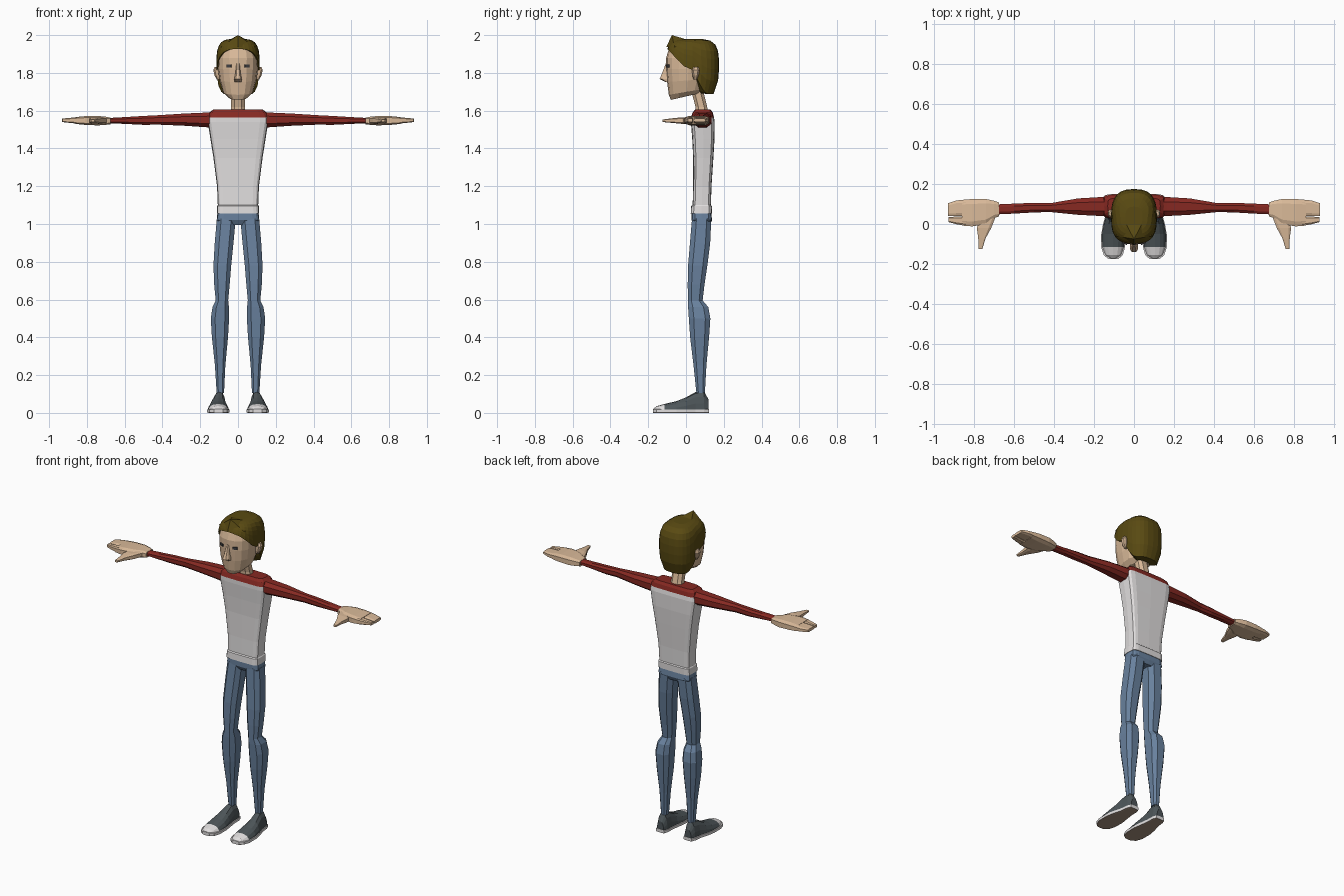
import bpy, bmesh, math
from mathutils import Vector, Matrix

default_cube = bpy.data.objects.get("Cube")
if default_cube:
    bpy.data.objects.remove(default_cube, do_unlink=True)


def material(name, r, g, b):
    mat = bpy.data.materials.new(name)
    mat.use_nodes = True
    mat.diffuse_color = (r, g, b, 1)
    bsdf = next(n for n in mat.node_tree.nodes if n.type == 'BSDF_PRINCIPLED')
    bsdf.inputs["Base Color"].default_value = (r, g, b, 1)
    bsdf.inputs["Roughness"].default_value = 0.8
    return mat


SKIN = material("skin", 0.70, 0.49, 0.32)
HAIR = material("brown hair", 0.10, 0.068, 0.006)
RED = material("red sleeve", 0.24, 0.022, 0.016)
WHITE = material("white cloth", 0.75, 0.73, 0.73)
DENIM = material("blue denim", 0.14, 0.22, 0.34)
SHOE = material("dark grey canvas", 0.075, 0.092, 0.10)
SOLE = material("tan sole", 0.38, 0.28, 0.21)
EYE = material("eye grey", 0.05, 0.05, 0.055)


def finish(name, bm, mats, rule=None, mirror=False):
    """Turn a bmesh into an object, colouring faces by an optional rule."""
    bmesh.ops.recalc_face_normals(bm, faces=bm.faces)
    bm.normal_update()
    if rule:
        for face in bm.faces:
            face.material_index = rule(face.calc_center_median(), face.normal)
    mesh = bpy.data.meshes.new(name)
    bm.to_mesh(mesh)
    bm.free()
    obj = bpy.data.objects.new(name, mesh)
    for mat in mats:
        mesh.materials.append(mat)
    bpy.context.collection.objects.link(obj)
    if mirror:
        mod = obj.modifiers.new("mirror", 'MIRROR')
        mod.use_mirror_merge = False
    return obj


def power(value, exponent):
    return math.copysign(abs(value) ** exponent, value)


def skin_rings(bm, rings, caps=True):
    loops = [[bm.verts.new(p) for p in ring] for ring in rings]
    count = len(loops[0])
    for low, high in zip(loops, loops[1:]):
        for i in range(count):
            j = (i + 1) % count
            bm.faces.new((low[i], low[j], high[j], high[i]))
    if caps:
        bm.faces.new(loops[0])
        bm.faces.new(loops[-1])


def loft(name, axis, sections, mats, sides=8, square=2.5, tilt=None,
         floor=None, rule=None, mirror=False):
    """Loft rounded sections (position, low u, high u, low v, high v)."""
    rings = []
    for k, (t, u0, u1, v0, v1) in enumerate(sections):
        ring = []
        for i in range(sides):
            a = math.tau * (i + (0.5 if sides == 8 else 0)) / sides
            widen = 1 / math.cos(math.pi / 8) ** (2 / square) if sides == 8 else 1
            c = power(math.cos(a), 2 / square) * widen
            s = power(math.sin(a), 2 / square) * widen
            u = (u0 + u1) / 2 + (u1 - u0) / 2 * c
            v = (v0 + v1) / 2 + (v1 - v0) / 2 * s
            w = t + (tilt[k] * s if tilt else 0)
            p = {'x': (w, u, v), 'y': (u, w, v), 'z': (u, v, w)}[axis]
            if floor is not None:
                p = (p[0], p[1], max(p[2], floor))
            ring.append(p)
        rings.append(ring)
    bm = bmesh.new()
    skin_rings(bm, rings)
    return finish(name, bm, mats, rule, mirror)


def even(sections):
    """Sections given by half width, centred on x = 0."""
    return [(z, -a, a, y0, y1) for z, a, y0, y1 in sections]


# Shirt body with a red yoke, and the hips
loft("shirt", 'z', even([
    (1.055, .112, .025, .137), (1.095, .110, .027, .138), (1.10, .107, .035, .132),
    (1.20, .111, .038, .135), (1.35, .130, .038, .145), (1.45, .146, .033, .151),
    (1.54, .160, .026, .152), (1.565, .160, .026, .148), (1.59, .152, .035, .142),
    (1.605, .132, .048, .130)]), [WHITE, RED], sides=16, square=6,
    rule=lambda c, n: int(c.z > 1.56))
loft("hips", 'z', even([
    (.995, .095, .045, .125), (1.02, .113, .030, .138), (1.07, .108, .030, .132)]),
    [DENIM], sides=16, square=5)

# Trouser legs
loft("trouser_leg", 'z', [
    (.105, .074, .113, .055, .100), (.25, .067, .122, .040, .108),
    (.40, .053, .138, .022, .122), (.50, .047, .144, .015, .129),
    (.56, .048, .135, .011, .118), (.595, .052, .118, .010, .088),
    (.68, .044, .126, .009, .098), (.78, .036, .130, .011, .113),
    (.90, .024, .123, .021, .128), (1.03, .012, .112, .032, .134)],
    [DENIM], square=2.8, mirror=True)

# Sleeves
loft("sleeve", 'x', [
    (.12, .040, .135, 1.512, 1.595), (.165, .040, .135, 1.512, 1.590),
    (.28, .046, .128, 1.520, 1.585), (.42, .060, .104, 1.526, 1.576),
    (.50, .058, .106, 1.525, 1.572), (.60, .052, .102, 1.530, 1.566),
    (.69, .048, .098, 1.534, 1.561)], [RED], mirror=True)

# Hands: palm, forefinger, joined fingers and thumb
loft("palm", 'x', [
    (.675, .038, .108, 1.528, 1.563), (.70, .030, .116, 1.525, 1.568),
    (.74, .000, .125, 1.522, 1.572), (.81, -.012, .125, 1.525, 1.571),
    (.86, -.008, .121, 1.530, 1.566)], [SKIN], square=4, mirror=True)
loft("forefinger", 'x', [
    (.84, -.009, .037, 1.531, 1.566), (.89, -.001, .037, 1.535, 1.562),
    (.93, .010, .035, 1.540, 1.558)], [SKIN], square=4, mirror=True)
loft("joined_fingers", 'x', [
    (.84, .040, .122, 1.531, 1.566), (.89, .040, .118, 1.535, 1.562),
    (.932, .040, .104, 1.540, 1.558)], [SKIN], square=4, mirror=True)
loft("thumb", 'y', [
    (.03, .695, .77, 1.530, 1.565), (-.02, .715, .787, 1.530, 1.565),
    (-.07, .742, .780, 1.535, 1.560), (-.125, .760, .778, 1.540, 1.553)],
    [SKIN], square=4, mirror=True)

# Shoes: canvas upper with white toe cap, and a flat sole
foot = [(-.172, .082, .125, .022), (-.155, .060, .148, .036), (-.115, .048, .161, .047),
        (-.05, .047, .161, .062), (.00, .055, .152, .082), (.05, .062, .137, .110),
        (.095, .063, .132, .114), (.12, .072, .122, .070)]
loft("shoe_upper", 'y', [(y, a, b, -h, h) for y, a, b, h in foot],
     [SHOE, WHITE], sides=16, square=2.4, floor=.01,
     rule=lambda c, n: int(c.y < -.115), mirror=True)
loft("shoe_sole", 'y', [(y * 1.015, a - .003, b + .003, 0, .02) for y, a, b, h in foot],
     [WHITE, SOLE], square=8, rule=lambda c, n: int(n.z < -.9), mirror=True)

# Neck and head
loft("neck", 'z', even([
    (1.58, .042, .052, .122), (1.62, .036, .050, .112), (1.73, .036, .022, .085)]), [SKIN])
loft("head", 'z', even([
    (1.675, .052, -.080, .075), (1.70, .080, -.091, .100), (1.76, .098, -.100, .120),
    (1.82, .106, -.105, .130), (1.88, .107, -.105, .135), (1.92, .098, -.093, .125),
    (1.95, .075, -.062, .095)]), [SKIN], sides=16, square=2.3,
    tilt=[.018, .016, .008, 0, 0, 0, 0])
loft("nose", 'z', even([
    (1.753, .018, -.112, -.08), (1.767, .020, -.140, -.08), (1.79, .015, -.130, -.08),
    (1.85, .008, -.107, -.08)]), [SKIN], square=3)
loft("ear", 'z', [
    (1.765, .090, .112, .040, .058), (1.785, .090, .124, .034, .066),
    (1.815, .090, .131, .032, .072), (1.832, .090, .124, .040, .064)],
    [SKIN], square=3, mirror=True)

# Eyes as thin plates following the face
bm = bmesh.new()
place = (Matrix.Translation((.047, -.0965, 1.836)) @ Matrix.Rotation(math.radians(24), 4, 'Z')
         @ Matrix.Diagonal((.027, .008, .015, 1)))
bmesh.ops.create_cube(bm, size=1, matrix=place)
finish("eye", bm, [EYE], mirror=True)

# Hair cap whose lower edge follows a hairline
HAIRLINE = [(-.12, 1.938), (-.085, 1.910), (-.05, 1.875), (.00, 1.825), (.05, 1.812),
            (.075, 1.74), (.12, 1.69), (.20, 1.69)]
CENTRE, CROWN, MIDDLE = .035, 1.98, 1.81


def hairline(y):
    for (y0, z0), (y1, z1) in zip(HAIRLINE, HAIRLINE[1:]):
        if y <= y1:
            return z0 + (z1 - z0) * (y - y0) / (y1 - y0)
    return HAIRLINE[-1][1]


def hair_radius(z):
    t = (z - MIDDLE) / (CROWN - MIDDLE)
    return (1 - min(t, 1) ** 4) ** .25 if t > 0 else 1 - .4 * t * t


columns, steps = 28, 7
rings = [[] for _ in range(steps + 2)]
for i in range(columns):
    a = math.tau * i / columns
    x = .115 * power(math.cos(a), .74)
    y = (.140 if math.sin(a) > 0 else .142) * power(math.sin(a), .74)
    edge = hairline(CENTRE + y)
    for k in range(steps + 1):
        z = CROWN - .0008 + (edge - CROWN) * (k / steps) ** 1.8
        r = hair_radius(z)
        rings[k].append((x * r, CENTRE + y * r, z))
    rings[-1].append((x * r * .6, CENTRE + y * r * .6, edge))
bm = bmesh.new()
skin_rings(bm, rings, caps=False)
bm.verts.ensure_lookup_table()
bm.faces.new(bm.verts[:columns])
finish("hair", bm, [HAIR])

# Pointed quiff above the forehead
bm = bmesh.new()
corners = [(0, -.075, 2.0), (-.092, -.06, 1.935), (.092, -.06, 1.935),
           (0, -.104, 1.937), (-.05, .02, 1.972), (.05, .02, 1.972)]
bmesh.ops.convex_hull(bm, input=[bm.verts.new(Vector(p)) for p in corners])
finish("hair_quiff", bm, [HAIR])
